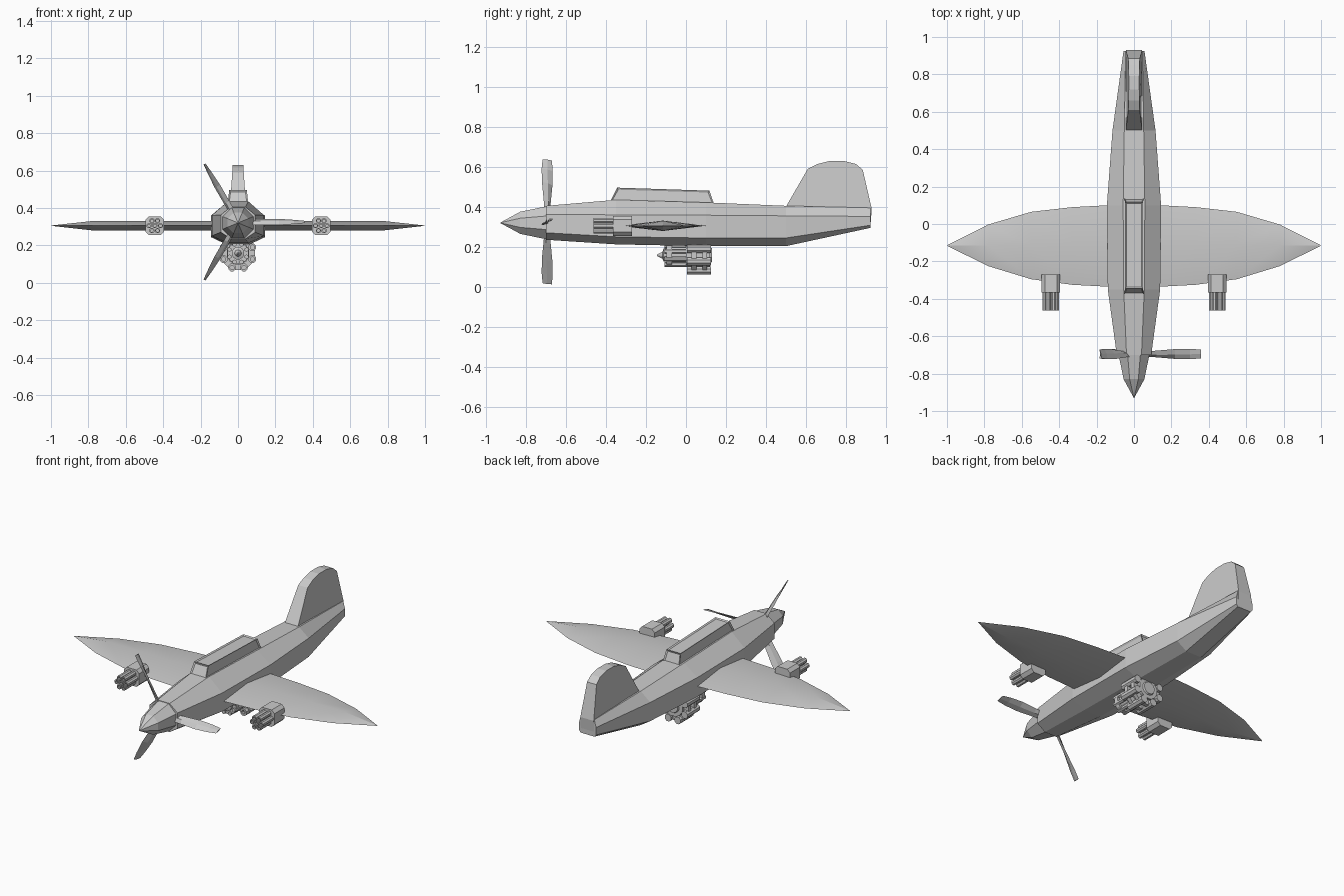
import bpy, bmesh, math
from mathutils import Vector, Matrix

if "Cube" in bpy.data.objects:
    bpy.data.objects.remove(bpy.data.objects["Cube"])


def make(name, verts, faces, smooth=False):
    mesh = bpy.data.meshes.new(name)
    mesh.from_pydata(verts, [], faces)
    bm = bmesh.new()
    bm.from_mesh(mesh)
    bmesh.ops.remove_doubles(bm, verts=bm.verts, dist=1e-5)
    bmesh.ops.recalc_face_normals(bm, faces=bm.faces)
    bm.to_mesh(mesh)
    bm.free()
    obj = bpy.data.objects.new(name, mesh)
    bpy.context.collection.objects.link(obj)
    if smooth:
        bpy.ops.object.select_all(action='DESELECT')
        obj.select_set(True)
        bpy.context.view_layer.objects.active = obj
        bpy.ops.object.shade_smooth_by_angle(angle=math.radians(20))
    return obj


def loft(name, rings, smooth=False):
    """Skin closed rings of equal length and cap both ends."""
    n = len(rings[0])
    verts = [v for r in rings for v in r]
    faces = [(i * n + j, i * n + (j + 1) % n, (i + 1) * n + (j + 1) % n, (i + 1) * n + j)
             for i in range(len(rings) - 1) for j in range(n)]
    faces += [tuple(range(n)), tuple(range(len(verts) - n, len(verts)))]
    return make(name, verts, faces, smooth)


def turned(name, x, z, profile, sides):
    """Solid turned about a line along y; profile is (y, radius)."""
    ang = [2 * math.pi * (k + 0.5) / sides for k in range(sides)]
    return loft(name, [[(x + r * math.cos(a), y, z + r * math.sin(a)) for a in ang]
                       for y, r in profile])


def tube(name, x, z, y0, y1, r, bore, sides=8):
    return turned(name, x, z, [(y1, r), (y0, r), (y0, bore), (y0 + 0.02, bore)], sides)


# Fuselage: y, half width, half flat width, bottom, lower edge, upper edge, top
stations = [(-0.70, 0.092, 0.040, 0.235, 0.270, 0.362, 0.405),
            (-0.35, 0.140, 0.055, 0.212, 0.250, 0.360, 0.435),
            (0.10, 0.145, 0.058, 0.203, 0.244, 0.358, 0.422),
            (0.50, 0.115, 0.052, 0.203, 0.244, 0.355, 0.405),
            (0.925, 0.056, 0.045, 0.295, 0.308, 0.352, 0.395)]
loft("fuselage", [[(-a, y, b), (a, y, b), (w, y, l), (w, y, u),
                   (a, y, t), (-a, y, t), (-w, y, u), (-w, y, l)]
                  for y, w, a, b, l, u, t in stations])

# Nose cone
turned("nose_cone", 0, 0.32, [(-0.93, 0.001), (-0.83, 0.060), (-0.695, 0.090)], 8)

# Propeller: radius, half chord, half thickness, pitch from the y axis in degrees
blade = [(0.05, 0.020, 0.010, 50), (0.12, 0.024, 0.008, 42),
         (0.22, 0.031, 0.006, 32), (0.30, 0.030, 0.004, 22), (0.358, 0.024, 0.003, 14)]
for k in range(3):
    turn = Matrix.Translation((0, -0.695, 0.325)) @ Matrix.Rotation(k * math.tau / 3, 4, 'Y')
    rings = []
    for r, c, t, p in blade:
        ca, sa = math.cos(math.radians(p)), math.sin(math.radians(p))
        section = [(-c, 0), (0, t), (c, 0), (0, -t)]
        rings.append([turn @ Vector((r, u * ca - v * sa, u * sa + v * ca)) for u, v in section])
    loft(f"propeller_blade_{k + 1}", rings)

# Wings: x, leading y, trailing y, half thickness
wing = [(0, -0.337, 0.102, 0.026), (0.14, -0.335, 0.10, 0.026), (0.33, -0.325, 0.09, 0.026),
        (0.55, -0.295, 0.065, 0.026), (0.78, -0.225, -0.003, 0.025), (0.998, -0.117, -0.113, 0.001)]
for side, s in (("right", 1), ("left", -1)):
    loft(f"{side}_wing", [[(s * x, f, 0.305), (s * x, (f + b) / 2, 0.305 + h),
                           (s * x, b, 0.305), (s * x, (f + b) / 2, 0.305 - h)]
                          for x, f, b, h in wing], True)

    # Wing guns: chamfered housing with seven barrels
    gx, gz = s * 0.445, 0.305
    o, i = 0.05, 0.032
    octagon = [(-i, -o), (i, -o), (o, -i), (o, i), (i, o), (-i, o), (-o, i), (-o, -i)]
    loft(f"{side}_gun_housing", [[(gx + u, y, gz + v) for u, v in octagon]
                                 for y in (-0.365, -0.27)])
    tube(f"{side}_gun_barrel_0", gx, gz, -0.463, -0.36, 0.0145, 0.008)
    for k in range(6):
        a = k * math.pi / 3
        tube(f"{side}_gun_barrel_{k + 1}", gx + 0.03 * math.cos(a), gz + 0.03 * math.sin(a),
             -0.463, -0.36, 0.0145, 0.008)

# Tail fin: side profile extruded, thinner toward the top
profile = [(0.50, 0.40), (0.61, 0.59), (0.66, 0.615), (0.72, 0.63), (0.79, 0.63),
           (0.85, 0.615), (0.885, 0.585), (0.93, 0.39), (0.924, 0.31), (0.60, 0.34)]
loft("tail_fin", [[(s * (0.044 - 0.016 * min(1, max(0, (z - 0.39) / 0.24))), y, z)
                   for y, z in profile] for s in (-1, 1)])

# Canopy with recessed panes
canopy = loft("canopy", [[(s * (0.055 if z < 0.46 else 0.047), y, z)
                          for y, z in [(-0.38, 0.425), (-0.345, 0.496), (0.117, 0.481), (0.142, 0.41)]]
                         for s in (-1, 1)])
bm = bmesh.new()
bm.from_mesh(canopy.data)
panes = [f for f in bm.faces if f.normal.z > -0.5]
bmesh.ops.inset_individual(bm, faces=panes, thickness=0.011, depth=-0.006)
bm.to_mesh(canopy.data)
bm.free()

# Belly launcher: hub, drum and ring of tubes
cz = 0.158
turned("launcher_hub", 0, cz, [(-0.145, 0.004), (-0.118, 0.018), (-0.112, 0.034), (-0.098, 0.034),
                               (-0.098, 0.058), (-0.07, 0.058), (-0.07, 0.046), (0.0, 0.046),
                               (0.0, 0.062), (0.12, 0.062), (0.12, 0.04), (0.13, 0.036)], 12)
for k, y in enumerate((0.028, 0.082)):
    turned(f"launcher_band_{k + 1}", 0, cz, [(y, 0.092), (y + 0.024, 0.092)], 16)
for k in range(8):
    a = (k + 0.5) * math.pi / 4
    c, d = math.cos(a), math.sin(a)
    tube(f"launcher_tube_{k + 1}", 0.083 * c, cz + 0.083 * d, 0.005, 0.125, 0.022, 0.012)
    turned(f"launcher_rod_{k + 1}", 0.05 * c, cz + 0.05 * d, [(-0.108, 0.012), (0.01, 0.012)], 6)
